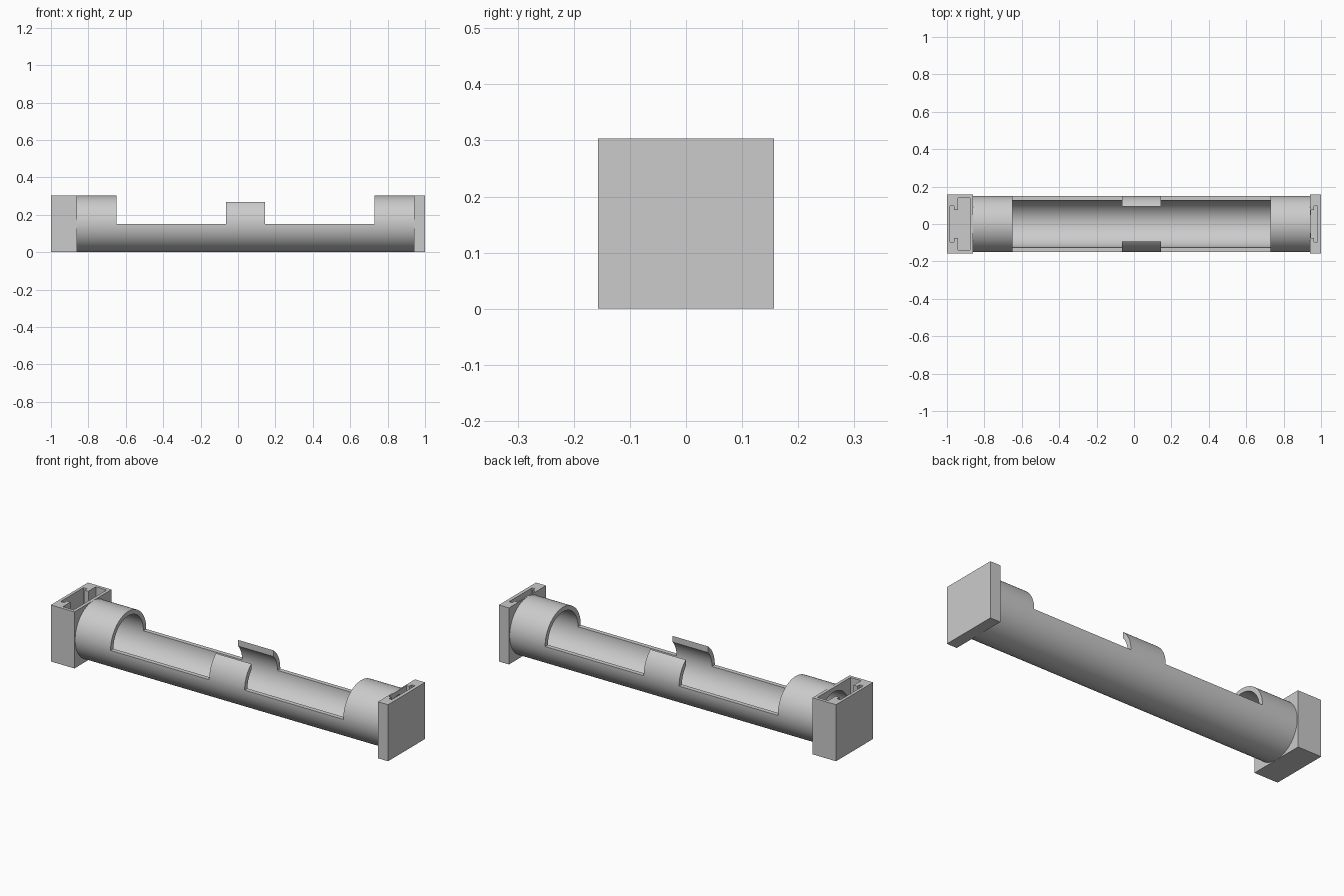
import bpy
import math

cube = bpy.data.objects.get("Cube")
if cube:
    bpy.data.objects.remove(cube, do_unlink=True)

# Main dimensions
HEIGHT = 0.303
AXIS_Z = HEIGHT / 2
OUTER, BORE = 0.151, 0.127
TUBE_X = (-0.86, 0.94)
WINDOW_X = (-0.65, 0.73)
CLIP_X = (-0.065, 0.145)
FLOOR = 0.02

grey = bpy.data.materials.new("plain grey")
grey.use_nodes = True
grey.diffuse_color = (0.6, 0.6, 0.6, 1)
grey.node_tree.nodes["Principled BSDF"].inputs["Base Color"].default_value = (0.6, 0.6, 0.6, 1)


def finish(name):
    obj = bpy.context.object
    obj.name = name
    bpy.ops.object.transform_apply(location=True, rotation=True, scale=True)
    obj.data.materials.append(grey)
    return obj


def block(name, x, half_y, z):
    bpy.ops.mesh.primitive_cube_add(size=1, location=(sum(x) / 2, 0, sum(z) / 2))
    bpy.context.object.scale = (x[1] - x[0], 2 * half_y, z[1] - z[0])
    return finish(name)


def rod(name, x, radius):
    bpy.ops.mesh.primitive_cylinder_add(
        vertices=96, radius=radius, depth=x[1] - x[0],
        location=(sum(x) / 2, 0, AXIS_Z), rotation=(0, math.pi / 2, 0))
    return finish(name)


def carve(obj, cutter):
    cutter.hide_render = True
    mod = obj.modifiers.new("cut", 'BOOLEAN')
    mod.operation = 'DIFFERENCE'
    mod.solver = 'EXACT'
    mod.object = cutter
    bpy.ops.object.select_all(action='DESELECT')
    obj.select_set(True)
    bpy.context.view_layer.objects.active = obj
    bpy.ops.object.modifier_apply(modifier=mod.name)
    bpy.data.objects.remove(cutter, do_unlink=True)


def bore_cutter():
    return rod("bore_cutter", (-0.9, 0.948), BORE)


# Tube: open trough with closed collars at the ends and two curved clips
tube = rod("tube", TUBE_X, OUTER)
carve(tube, rod("bore_cutter", (-1.1, 1.1), BORE))
above = (0.15, 0.5)
carve(tube, block("window_cutter", (WINDOW_X[0], CLIP_X[0]), 0.3, above))
carve(tube, block("window_cutter", (CLIP_X[1], WINDOW_X[1]), 0.3, above))
carve(tube, block("clip_gap_cutter", (CLIP_X[0] - 0.05, CLIP_X[1] + 0.05), 0.094, above))

# Deep end box: wide pocket, narrow neck and contact slot
deep_box = block("deep_end_box", (-1, TUBE_X[0]), 0.157, (0, HEIGHT))
depth = (FLOOR, 0.5)
carve(deep_box, block("pocket_cutter", (-0.941, -0.877), 0.14, depth))
carve(deep_box, block("neck_cutter", (-0.97, -0.93), 0.076, depth))
carve(deep_box, block("slot_cutter", (-0.984, -0.963), 0.097, depth))
carve(deep_box, bore_cutter())

# Shallow end box: neck and contact slot only
shallow_box = block("shallow_end_box", (TUBE_X[1], 1), 0.157, (0, HEIGHT))
carve(shallow_box, block("neck_cutter", (0.947, 0.97), 0.076, depth))
carve(shallow_box, block("slot_cutter", (0.963, 0.981), 0.097, depth))
carve(shallow_box, bore_cutter())

# Smooth curved walls, crisp edges
for part in (tube, deep_box, shallow_box):
    bpy.ops.object.select_all(action='DESELECT')
    part.select_set(True)
    bpy.context.view_layer.objects.active = part
    bpy.ops.object.shade_smooth_by_angle(angle=math.radians(30))
